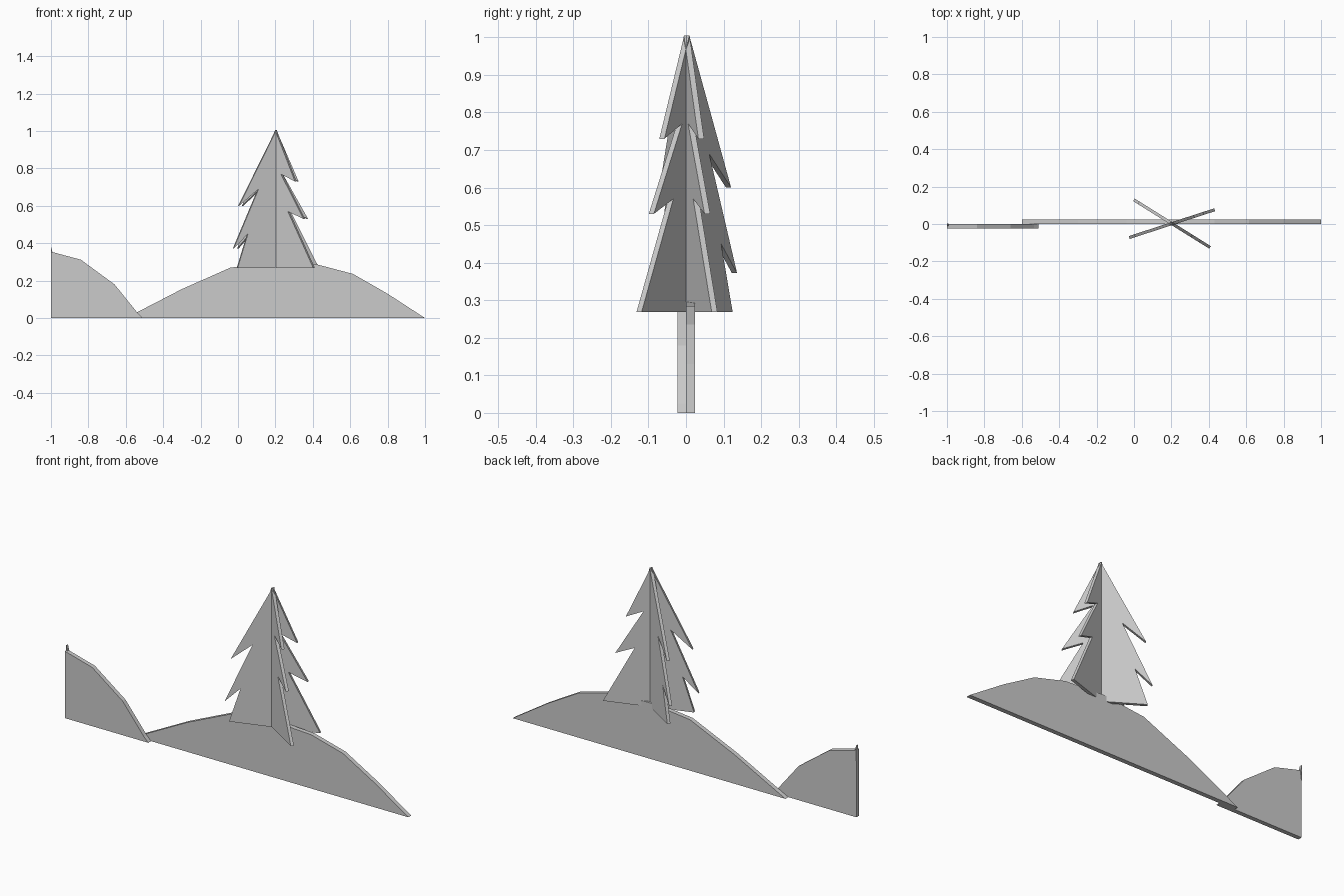
import bpy, bmesh
from math import radians
from mathutils import Matrix

if "Cube" in bpy.data.objects:
    bpy.data.objects.remove(bpy.data.objects["Cube"])


def panel(name, profile, y0, y1, angle=0.0, origin=(0, 0, 0)):
    """Extrude an (x, z) outline from y0 to y1, turn it about z and place it."""
    bm = bmesh.new()
    face = bm.faces.new([bm.verts.new((x, y0, z)) for x, z in profile])
    ext = bmesh.ops.extrude_face_region(bm, geom=[face])
    verts = [g for g in ext["geom"] if isinstance(g, bmesh.types.BMVert)]
    bmesh.ops.translate(bm, verts=verts, vec=(0, y1 - y0, 0))
    bmesh.ops.recalc_face_normals(bm, faces=bm.faces)
    bm.transform(Matrix.Translation(origin) @ Matrix.Rotation(radians(angle), 4, 'Z'))
    mesh = bpy.data.meshes.new(name)
    bm.to_mesh(mesh)
    bm.free()
    obj = bpy.data.objects.new(name, mesh)
    bpy.context.collection.objects.link(obj)
    return obj


# Large hill board
panel("large_hill", [(-0.6, 0), (-0.3, 0.155), (-0.04, 0.27), (0.2, 0.297),
                     (0.43, 0.285), (0.615, 0.236), (0.8, 0.13), (1, 0)], 0, 0.024)

# Small hill board, cut off at the left edge
panel("small_hill", [(-1, 0), (-1, 0.355), (-0.84, 0.312), (-0.66, 0.18),
                     (-0.535, 0.025), (-0.51, 0)], -0.023, 0)

# Sliver of a branch tip at the cut edge
panel("branch_sliver", [(-1, 0.30), (-1, 0.382), (-0.992, 0.352)], -0.012, 0.003)

# Two crossed tree boards sharing one jagged outline
tree = [(0, 1.005), (0.125, 0.73), (0.036, 0.77), (0.178, 0.53), (0.08, 0.57),
        (0.24, 0.268), (-0.218, 0.268), (-0.16, 0.45), (-0.24, 0.372),
        (-0.1, 0.69), (-0.21, 0.6)]
for name, angle in (("tree_board_a", 18), ("tree_board_b", -32)):
    panel(name, tree, -0.008, 0.008, angle, (0.203, 0.002, 0))
